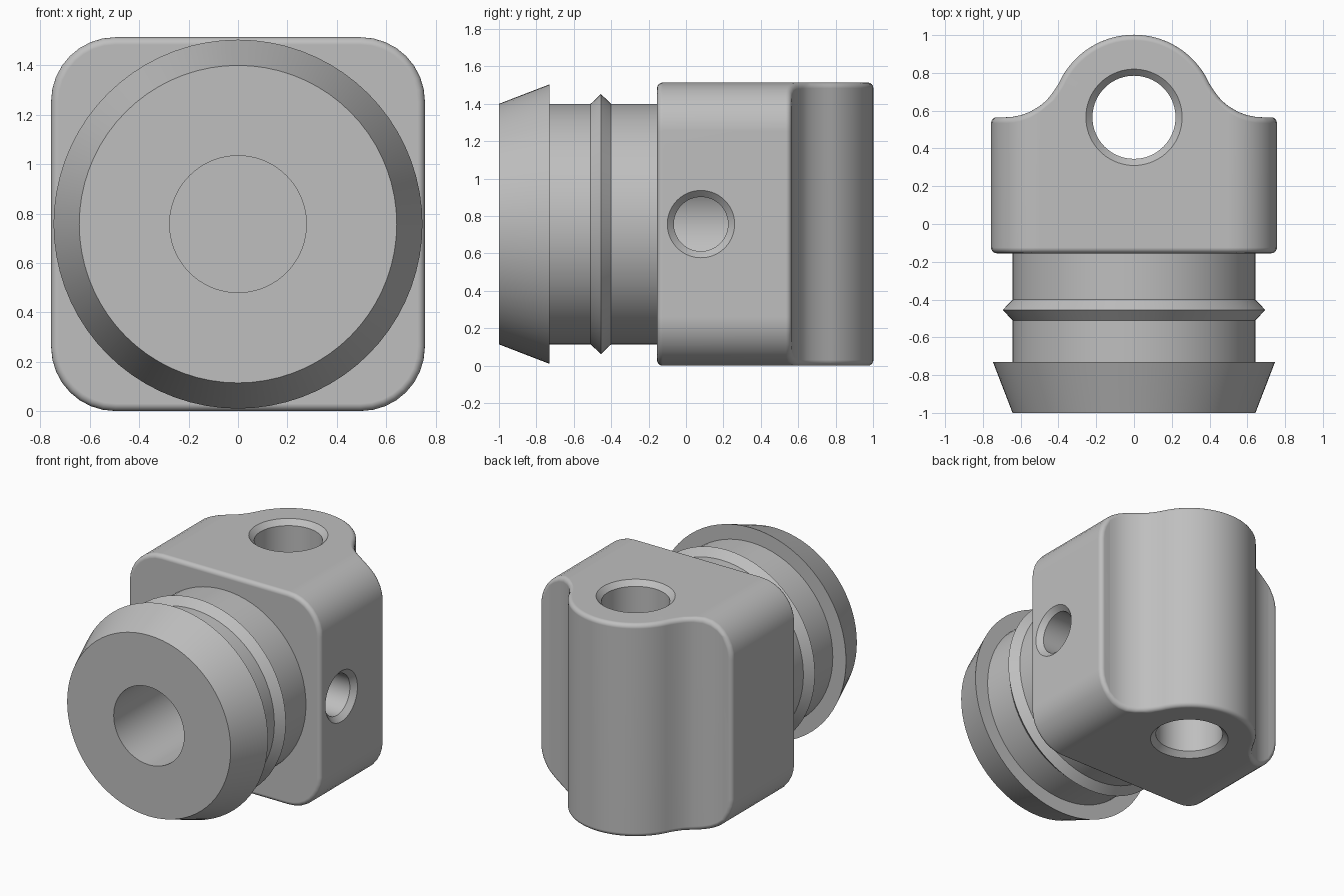
import bpy, bmesh
from math import sin, cos, pi, sqrt, radians

cube = bpy.data.objects.get("Cube")
if cube:
    bpy.data.objects.remove(cube, do_unlink=True)

HALF = 0.757          # half width and half height of the block
MID = HALF            # height of the shaft axis
FRONT, SHOULDER = -0.155, 0.565
CORNER = 0.26         # large corner radius of the block
LUG, FILLET, FILLET_X = 0.437, 0.305, 0.68

grey = bpy.data.materials.new("plain_grey")
grey.use_nodes = True
colour = (0.52, 0.52, 0.52, 1)
grey.diffuse_color = colour
grey.node_tree.nodes["Principled BSDF"].inputs["Base Color"].default_value = colour


def make_object(name, bm):
    bmesh.ops.recalc_face_normals(bm, faces=bm.faces)
    mesh = bpy.data.meshes.new(name)
    bm.to_mesh(mesh)
    bm.free()
    mesh.materials.append(grey)
    obj = bpy.data.objects.new(name, mesh)
    bpy.context.collection.objects.link(obj)
    return obj


def lathe(name, profile, axis, centre, closed=False, steps=72):
    """Revolve (radius, distance) points around an axis."""
    bm = bmesh.new()
    rings = []
    for r, d in profile:
        ring = []
        for i in range(steps):
            u, v = r * cos(2 * pi * i / steps), r * sin(2 * pi * i / steps)
            p = {"X": (d, u, v), "Y": (u, d, v), "Z": (u, v, d)}[axis]
            ring.append(bm.verts.new([a + b for a, b in zip(p, centre)]))
        rings.append(ring)
    pairs = list(zip(rings, rings[1:]))
    if closed:
        pairs.append((rings[-1], rings[0]))
    else:
        bm.faces.new(rings[0])
        bm.faces.new(rings[-1])
    for a, b in pairs:
        for i in range(steps):
            j = (i + 1) % steps
            bm.faces.new((a[i], a[j], b[j], b[i]))
    return make_object(name, bm)


def smooth(obj):
    bpy.ops.object.select_all(action="DESELECT")
    obj.select_set(True)
    bpy.context.view_layer.objects.active = obj
    bpy.ops.object.shade_smooth_by_angle(angle=radians(30))
    obj.modifiers.new("Weighted normals", "WEIGHTED_NORMAL").keep_sharp = True


# Block outline: depth of the back and half height at each x
def back_y(x):
    x = abs(x)
    tangent = LUG * FILLET_X / (LUG + FILLET)
    if x <= tangent:
        return SHOULDER + sqrt(LUG ** 2 - x ** 2)
    if x < FILLET_X - 0.002:
        return SHOULDER + FILLET - sqrt(FILLET ** 2 - (FILLET_X - x) ** 2)
    return SHOULDER


def half_height(x):
    over = max(0, abs(x) - (HALF - CORNER))
    return HALF - CORNER + sqrt(max(0, CORNER ** 2 - over ** 2))


# Sample x evenly along the lug, then along the rounded corner
flat = HALF - CORNER
right = [LUG * sin(radians(66) * i / 14) for i in range(15)]
right += [right[-1] + (flat - right[-1]) * i / 4 for i in range(1, 4)]
right += [flat + CORNER * sin(pi / 2 * i / 8) for i in range(9)]
xs = [-x for x in reversed(right[1:])] + right

# Block with its rounded lug
bm = bmesh.new()
columns = []
for x in xs:
    h, y = half_height(x), back_y(x)
    corners = ((FRONT, -h), (y, -h), (y, h), (FRONT, h))
    columns.append([bm.verts.new((x, cy, MID + cz)) for cy, cz in corners])
for a, b in zip(columns, columns[1:]):
    for i in range(4):
        j = (i + 1) % 4
        bm.faces.new((a[i], a[j], b[j], b[i]))
bm.faces.new(columns[0])
bm.faces.new(columns[-1])
bmesh.ops.recalc_face_normals(bm, faces=bm.faces)
bmesh.ops.dissolve_limit(bm, angle_limit=radians(0.5), verts=bm.verts, edges=bm.edges)
block = make_object("lug_block", bm)
bevel = block.modifiers.new("Soft edges", "BEVEL")
bevel.width = 0.03
bevel.segments = 4
bevel.limit_method = "ANGLE"
bevel.angle_limit = radians(40)
bevel.use_clamp_overlap = False

# Cutters: chamfered pin hole, chamfered side port, blind centre bore
cutters = [
    lathe("pin_hole_cutter", [(0.255, -0.8), (0.255, -HALF), (0.22, -0.722),
          (0.22, 0.722), (0.255, HALF), (0.255, 0.8)], "Z", (0, SHOULDER, MID)),
    lathe("side_port_cutter", [(0.145, 0.15), (0.145, 0.722), (0.18, HALF),
          (0.18, 0.8)], "X", (0, 0.08, MID)),
    lathe("bore_cutter", [(0.277, -0.3), (0.277, 0.28)], "Y", (0, 0, MID)),
]
for cutter in cutters:
    cut = block.modifiers.new(cutter.name, "BOOLEAN")
    cut.operation = "DIFFERENCE"
    cut.solver = "EXACT"
    cut.object = cutter

# Bake the cuts, then drop the cutters
graph = bpy.context.evaluated_depsgraph_get()
baked = bpy.data.meshes.new_from_object(block.evaluated_get(graph))
block.modifiers.clear()
block.data = baked
for cutter in cutters:
    bpy.data.objects.remove(cutter, do_unlink=True)
smooth(block)

# Hollow shaft with a tapered barb and a thin ridge
shaft = lathe("barbed_shaft", [
    (0.277, -1), (0.643, -1), (0.747, -0.73), (0.643, -0.73), (0.643, -0.51),
    (0.695, -0.455), (0.643, -0.4), (0.643, FRONT), (0.277, FRONT)],
    "Y", (0, 0, MID), closed=True)
smooth(shaft)
